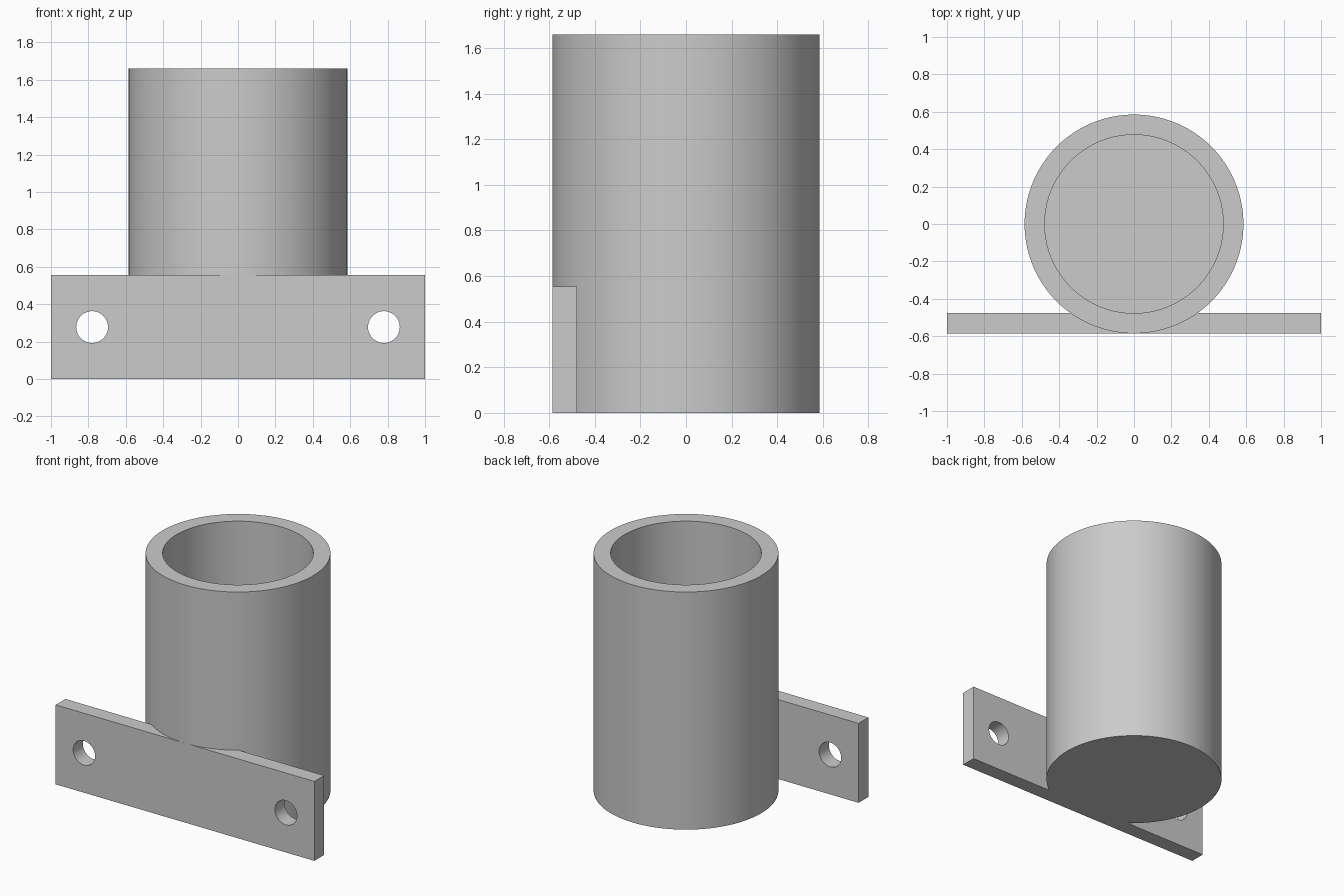
import bpy, bmesh, math
from mathutils import Matrix, Vector

cube = bpy.data.objects.get("Cube")
if cube:
    bpy.data.objects.remove(cube, do_unlink=True)

OUTER, INNER, HEIGHT, FLOOR = 0.585, 0.477, 1.66, 0.11
PLATE_TOP, HOLE_X, HOLE_R = 0.555, 0.78, 0.085

grey = bpy.data.materials.new("plain grey")
grey.use_nodes = True
colour = (0.6, 0.6, 0.6, 1)
grey.diffuse_color = colour
grey.node_tree.nodes["Principled BSDF"].inputs["Base Color"].default_value = colour


def make_object(name, bm):
    bmesh.ops.recalc_face_normals(bm, faces=bm.faces)
    mesh = bpy.data.meshes.new(name)
    bm.to_mesh(mesh)
    bm.free()
    mesh.materials.append(grey)
    obj = bpy.data.objects.new(name, mesh)
    bpy.context.collection.objects.link(obj)
    return obj


def shade(obj):
    bpy.ops.object.select_all(action='DESELECT')
    obj.select_set(True)
    bpy.context.view_layer.objects.active = obj
    bpy.ops.object.shade_smooth_by_angle(angle=math.radians(30))


# Round holder: a cup profile turned around the z axis
bm = bmesh.new()
profile = [(0, 0), (OUTER, 0), (OUTER, HEIGHT), (INNER, HEIGHT), (INNER, FLOOR), (0, FLOOR)]
verts = [bm.verts.new((r, 0, z)) for r, z in profile]
edges = [bm.edges.new(pair) for pair in zip(verts, verts[1:])]
bmesh.ops.spin(bm, geom=verts + edges, cent=(0, 0, 0), axis=(0, 0, 1),
               angle=math.tau, steps=128)
bmesh.ops.remove_doubles(bm, verts=bm.verts, dist=0.0001)
shade(make_object("cup", bm))

# Flat mounting plate, flush with the front of the cup
bm = bmesh.new()
bmesh.ops.create_cube(bm, size=1)
bmesh.ops.scale(bm, vec=(2, OUTER - INNER, PLATE_TOP), verts=bm.verts)
bmesh.ops.translate(bm, vec=(0, -(OUTER + INNER) / 2, PLATE_TOP / 2), verts=bm.verts)
plate = make_object("mounting_plate", bm)

# Screw holes through both ends of the plate
bm = bmesh.new()
for side in (-1, 1):
    place = Matrix.Translation(Vector((side * HOLE_X, -OUTER, PLATE_TOP / 2)))
    bmesh.ops.create_cone(bm, cap_ends=True, segments=48, radius1=HOLE_R, radius2=HOLE_R,
                          depth=1, matrix=place @ Matrix.Rotation(math.pi / 2, 4, 'X'))
cutter = make_object("hole_cutter", bm)
cutter.hide_render = True
cutter.hide_set(True)
holes = plate.modifiers.new("screw holes", 'BOOLEAN')
holes.operation = 'DIFFERENCE'
holes.solver = 'EXACT'
holes.object = cutter
shade(plate)
